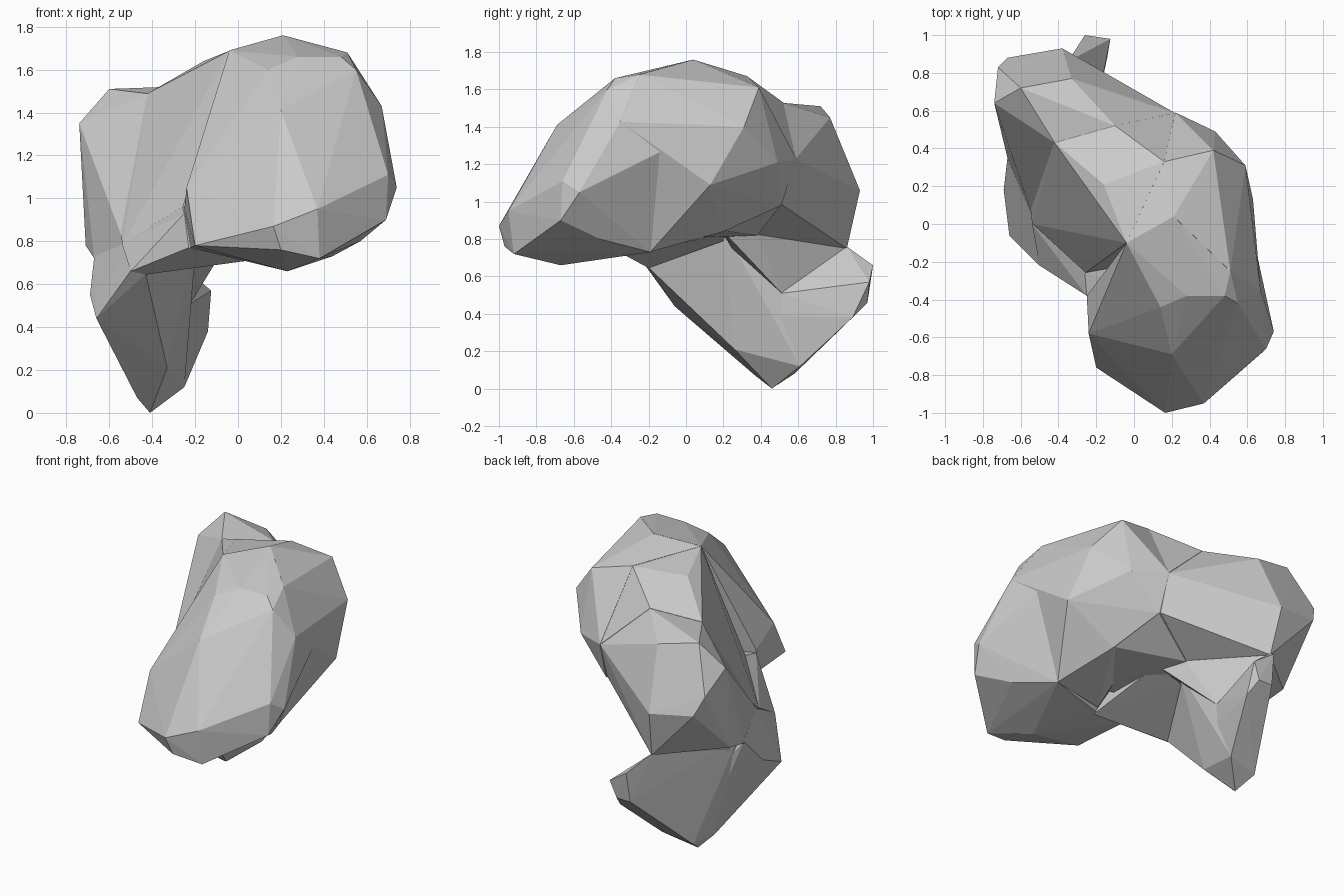
import bpy, bmesh


def hull(name, points):
    """Faceted convex chunk wrapped around a few corner points."""
    bm = bmesh.new()
    for p in points:
        bm.verts.new(p)
    res = bmesh.ops.convex_hull(bm, input=bm.verts[:])
    junk = {g for g in res["geom_interior"] + res["geom_unused"]
            if isinstance(g, bmesh.types.BMVert)}
    bmesh.ops.delete(bm, geom=list(junk), context='VERTS')
    bmesh.ops.recalc_face_normals(bm, faces=bm.faces[:])
    me = bpy.data.meshes.new(name)
    bm.to_mesh(me)
    bm.free()
    ob = bpy.data.objects.new(name, me)
    bpy.context.collection.objects.link(ob)
    return ob


# Large front lobe
rock = hull("rock", [
    (.165, -1, .87), (.37, -.95, .95), (.69, -.67, .90), (.74, -.57, 1.05),
    (.70, -.66, 1.11), (.38, -.92, .72), (.20, -.97, .76), (.23, -.67, .66),
    (.44, -.19, .73), (.57, -.46, .80), (.05, -.30, .72), (-.20, -.76, .78),
    (-.24, -.58, 1.05), (-.25, -.38, .95), (-.22, -.38, .77), (.20, -.69, 1.41),
    (.14, -.44, 1.60), (.28, -.38, 1.66), (.48, -.38, 1.66), (.55, -.42, 1.60),
    (.51, -.25, 1.68), (.67, -.35, 1.43), (.64, -.11, 1.28), (.21, .04, 1.76),
    (-.04, -.10, 1.69),
])

# Crown, overlapping the front lobe
crown = hull("crown", [
    (.51, -.25, 1.679), (.67, -.35, 1.428), (.64, -.11, 1.28), (.44, -.19, .732),
    (.63, .13, 1.09), (.59, .31, 1.40), (.42, .39, 1.61), (.16, .33, 1.67),
    (.21, .04, 1.759), (-.04, -.10, 1.689), (.43, .49, 1.21), (.33, .20, .84),
    (.23, .51, .98), (.22, .59, 1.23), (.05, -.28, .74), (-.1, -.2, 1.0),
])

# Bridge between the lobes, closing the arch
bridge = hull("bridge", [
    (-.04, -.10, 1.688), (-.16, .21, 1.64), (.16, .33, 1.668), (-.10, .52, 1.53),
    (.22, .588, 1.23), (.23, .508, .982), (-.42, .43, 1.49), (-.57, .48, 1.20),
    (-.54, 0, .78), (-.26, -.26, .95), (-.09, .38, .82), (.33, .20, .845),
    (.2, -.2, .8),
])

# Rear lobe, reaching back and to the left
rear_lobe = hull("rear_lobe", [
    (-.10, .52, 1.528), (.22, .586, 1.228), (.22, .51, .985), (-.09, .38, .825),
    (-.33, .77, 1.45), (-.60, .72, 1.51), (-.42, .43, 1.488), (-.74, .64, 1.35),
    (-.72, .83, 1.22), (-.67, .88, 1.10), (-.38, .93, 1.06), (-.35, .86, .75),
    (-.57, .46, 1.32), (-.71, .55, .78), (-.53, .02, .79), (-.67, .35, .72),
    (-.3, .1, .85),
])

# Underside wedge where the stem meets the body
wedge = hull("wedge", [
    (.05, -.32, .71), (-.25, -.38, .93), (-.23, -.38, .77), (-.50, -.22, .66),
    (-.43, -.20, .645), (-.19, .20, .79), (0, .20, .83), (0, 0, 1),
    (-.3, .05, .95), (-.54, 0, .785), (-.26, -.26, .96), (-.1, -.3, .95),
])

# Lower stem, narrowing to the foot
stem = hull("stem", [
    (-.50, -.22, .662), (-.43, -.20, .647), (-.66, -.06, .44), (-.69, .18, .55),
    (-.67, .35, .73), (-.53, .02, .79), (-.47, .37, .07), (-.41, .46, 0),
    (-.33, .26, .21), (-.25, .41, .39), (-.22, .51, .51), (-.19, .36, .86),
    (-.19, .20, .86), (-.25, .61, .12),
])

# Web between the stem and the rear lobe
web = hull("web", [
    (-.09, .38, .83), (-.02, .20, .84), (-.22, .51, .512), (-.35, .86, .76),
    (-.62, .45, .80), (-.60, .35, .55), (-.3, .2, .82), (-.3, .5, .9),
])

# Tail flicking backwards from the foot
tail = hull("tail", [
    (-.41, .46, .002), (-.25, .61, .12), (-.46, .58, .08), (-.14, .89, .38),
    (-.17, .97, .46), (-.27, .97, .46), (-.125, .98, .57), (-.26, 1, .66),
    (-.35, .86, .76), (-.22, .51, .51), (-.25, .41, .39), (-.47, .38, .08),
    (-.62, .33, .60), (-.64, .36, .76),
])

# Fuse the chunks into one rock
bpy.context.view_layer.objects.active = rock
for part in (crown, bridge, rear_lobe, wedge, stem, web, tail):
    mod = rock.modifiers.new("fuse", 'BOOLEAN')
    mod.operation = 'UNION'
    mod.solver = 'EXACT'
    mod.object = part
    bpy.ops.object.modifier_apply(modifier=mod.name)
    bpy.data.objects.remove(part, do_unlink=True)
